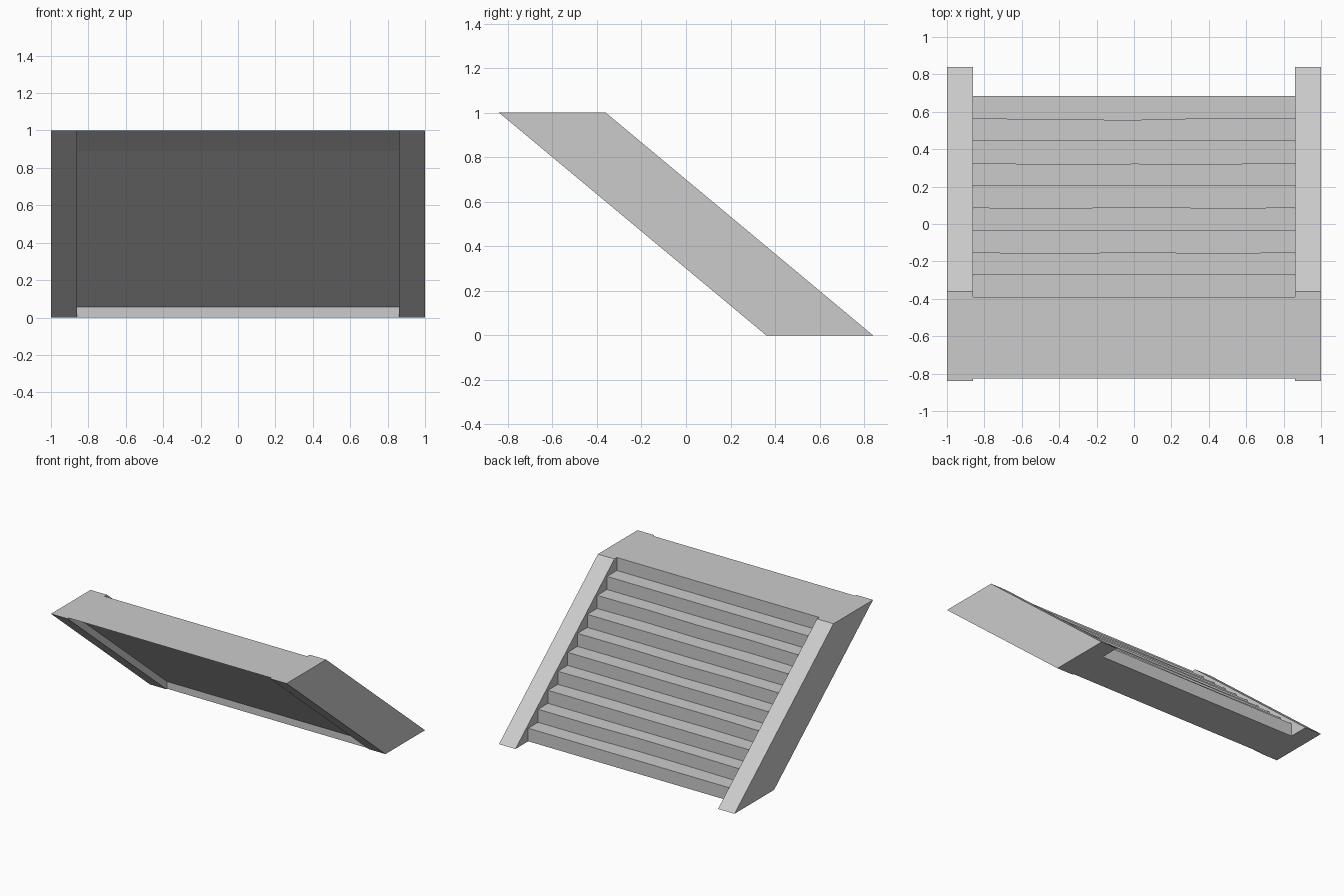
import bpy
import bmesh
import random

random.seed(4)
cube = bpy.data.objects.get("Cube")
if cube:
    bpy.data.objects.remove(cube)

stone = bpy.data.materials.new("grey_stone")
stone.use_nodes = True
colour = (0.6, 0.6, 0.6, 1)
stone.diffuse_color = colour
stone.node_tree.nodes["Principled BSDF"].inputs["Base Color"].default_value = colour


def loft(name, sections):
    """Solid skinned through (x, [(y, z), ...]) sections, with capped ends."""
    bm = bmesh.new()
    rings = [[bm.verts.new((x, y, z)) for y, z in profile] for x, profile in sections]
    count = len(rings[0])
    for a, b in zip(rings, rings[1:]):
        for i in range(count):
            j = (i + 1) % count
            bm.faces.new((a[i], a[j], b[j], b[i]))
    bm.faces.new(rings[0])
    bm.faces.new(rings[-1])
    bmesh.ops.recalc_face_normals(bm, faces=bm.faces)
    mesh = bpy.data.meshes.new(name)
    bm.to_mesh(mesh)
    bm.free()
    mesh.materials.append(stone)
    obj = bpy.data.objects.new(name, mesh)
    bpy.context.collection.objects.link(obj)
    return obj


INNER = 0.86
STEPS = 10
RISE = 1 / STEPS
FIRST, LAST = 0.685, -0.39
GOING = (FIRST - LAST) / (STEPS - 1)

# Sloping side walls
wall = [(0.36, 0), (0.84, 0), (-0.36, 1), (-0.84, 1)]
for name, side in (("left_wall", 1), ("right_wall", -1)):
    loft(name, [(side * INNER, wall), (side, wall)])

# Flight of steps with slightly worn risers on every other step
underside = [(-0.825, 1), (-0.632, 0.89), (0.37, 0.055), (0.37, 0)]
stations = [-INNER, -0.43, 0, 0.43, INNER]
sections = []
for x in stations:
    profile = list(underside)
    for i in range(STEPS):
        worn = i % 2 == 1 and i < STEPS - 1 and abs(x) < INNER
        y = FIRST - i * GOING + (random.uniform(-0.01, 0.004) if worn else 0)
        profile += [(y, i * RISE), (y, (i + 1) * RISE)]
    sections.append((x, profile))
loft("stair_flight", sections)
